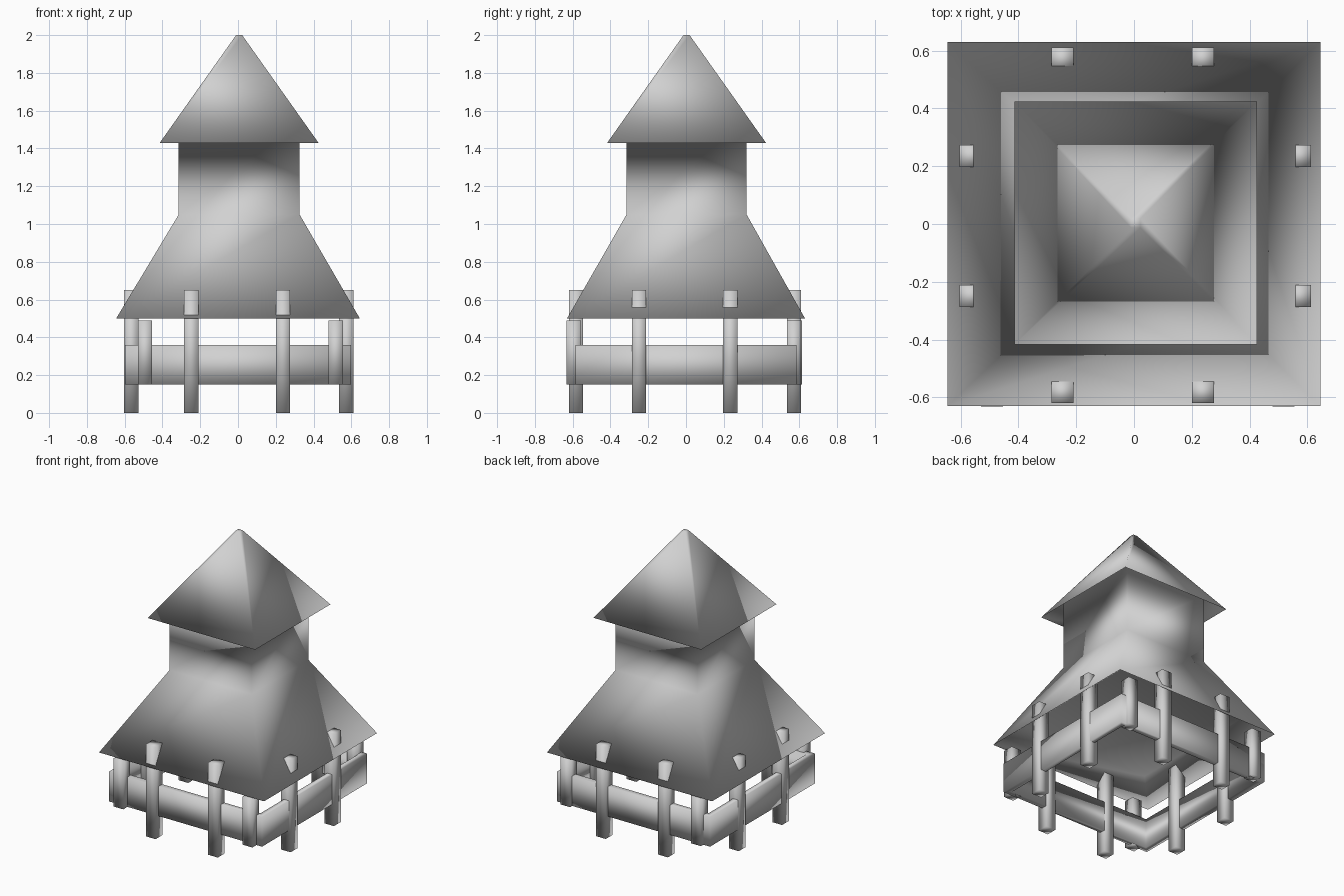
import bpy
import bmesh

cube = bpy.data.objects.get("Cube")
if cube:
    bpy.data.objects.remove(cube, do_unlink=True)

grey = bpy.data.materials.new("light_grey")
grey.use_nodes = True
grey.diffuse_color = (0.64, 0.64, 0.64, 1)
grey.node_tree.nodes["Principled BSDF"].inputs["Base Color"].default_value = (0.64, 0.64, 0.64, 1)


def finish(name, bm):
    bmesh.ops.recalc_face_normals(bm, faces=bm.faces)
    mesh = bpy.data.meshes.new(name)
    bm.to_mesh(mesh)
    bm.free()
    mesh.materials.append(grey)
    for face in mesh.polygons:
        face.use_smooth = True
    obj = bpy.data.objects.new(name, mesh)
    bpy.context.collection.objects.link(obj)


def square_lathe(name, profile, capped):
    """Stack rectangles (half x, half y, height, sideways shift); cap the ends or join them."""
    bm = bmesh.new()
    corners = ((-1, -1), (1, -1), (1, 1), (-1, 1))
    rings = [[bm.verts.new((sx * hx + shift, sy * hy + shift / 2, z)) for sx, sy in corners]
             for hx, hy, z, shift in profile]
    pairs = list(zip(rings, rings[1:]))
    if capped:
        bm.faces.new(reversed(rings[0]))
        bm.faces.new(rings[-1])
    else:
        pairs.append((rings[-1], rings[0]))
    for low, high in pairs:
        for i in range(4):
            j = (i + 1) % 4
            bm.faces.new((low[i], low[j], high[j], high[i]))
    finish(name, bm)


def box(name, center, size):
    bm = bmesh.new()
    bmesh.ops.create_cube(bm, size=1)
    bmesh.ops.scale(bm, vec=size, verts=bm.verts)
    bmesh.ops.translate(bm, vec=center, verts=bm.verts)
    finish(name, bm)


# Ceiling, lower eave, flared roof, tower wall, upper eave and pyramid roof in one skin
square_lathe("tower_and_roofs", [
    (0.498, 0.488, 0.63, 0),
    (0.645, 0.63, 0.5, 0),
    (0.32, 0.318, 1.05, 0.006),
    (0.32, 0.318, 1.54, 0.006),
    (0.42, 0.42, 1.43, 0.006),
    (0.016, 0.016, 2.0, 0.006)], capped=True)

# Continuous rail around the deck
square_lathe("rail", [(0.598, 0.586, 0.15, 0), (0.598, 0.586, 0.36, 0),
                      (0.558, 0.546, 0.36, 0), (0.558, 0.546, 0.15, 0)], capped=False)

# Two tall posts on each side, their tops poking through the roof
for side, off in (("front", -0.582), ("back", 0.572)):
    for end, along in (("a", -0.248), ("b", 0.238)):
        box(f"{side}_post_{end}", (along, off, 0.325), (0.076, 0.076, 0.65))
for side, off in (("right", -0.565), ("left", 0.574)):
    for end, along in (("a", -0.249), ("b", 0.235)):
        box(f"{side}_post_{end}", (off, along, 0.325), (0.076, 0.076, 0.65))

# Short hanging posts near the corners
for name, x, y in (("front_right", -0.492, -0.594), ("front_left", 0.517, -0.594),
                   ("back_right", -0.508, 0.575), ("back_left", 0.517, 0.572)):
    box(f"{name}_corner_post", (x, y, 0.32), (0.076, 0.076, 0.34))
